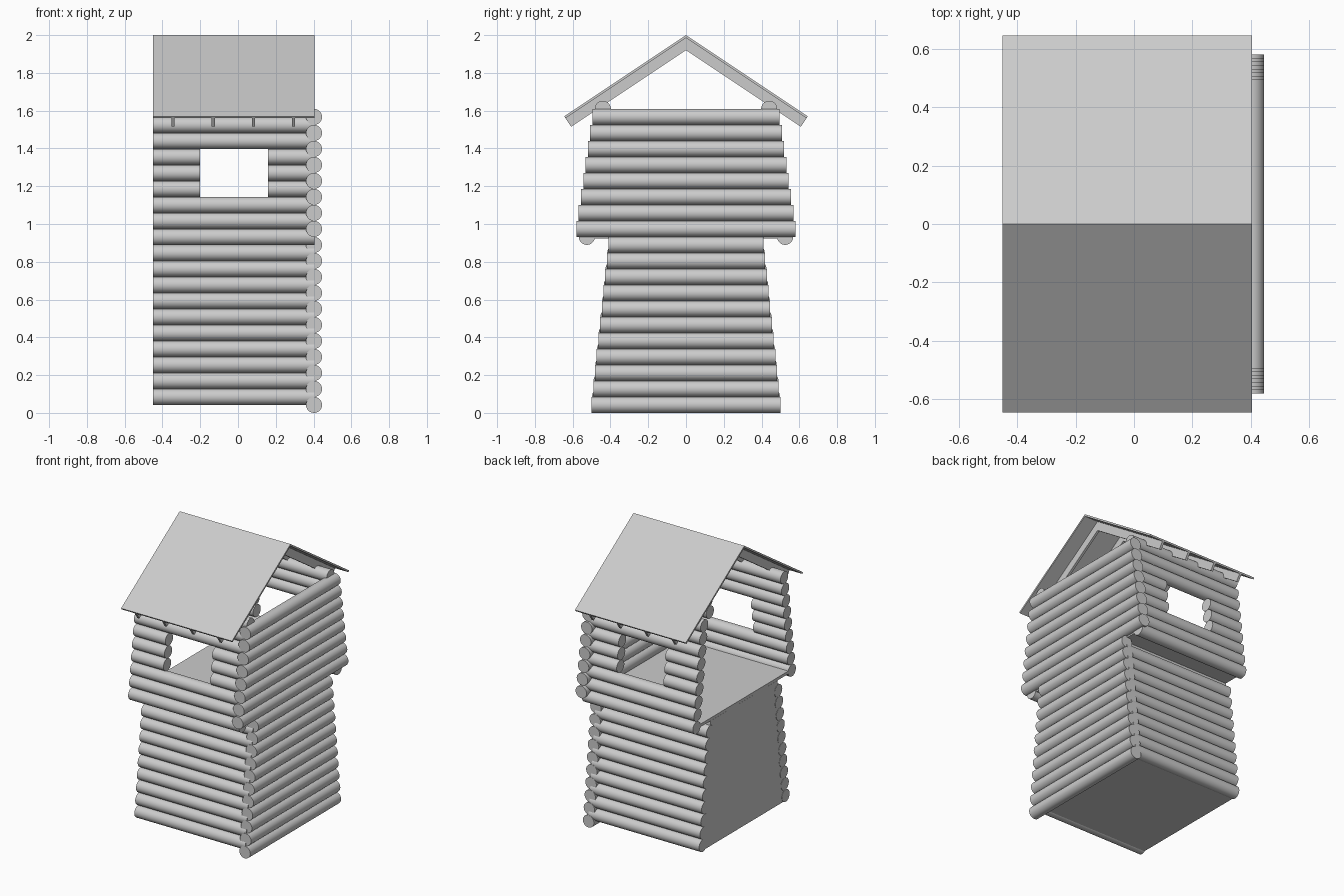
import bpy, math
from mathutils import Matrix, Vector

if "Cube" in bpy.data.objects:
    bpy.data.objects.remove(bpy.data.objects["Cube"])

R = 0.0425            # log radius
STEP = 0.0847         # height of one log course
X0, X1 = -0.45, 0.405 # open side and log-wall side


def log(name, a, b):
    """Round log running from point a to point b."""
    a, b = Vector(a), Vector(b)
    bpy.ops.mesh.primitive_cylinder_add(vertices=28, radius=R, depth=(b - a).length,
                                        location=(a + b) / 2)
    ob = bpy.context.object
    ob.rotation_euler = (b - a).to_track_quat('Z', 'Y').to_euler()
    ob.name = name
    bpy.ops.object.shade_smooth_by_angle(angle=math.radians(40))
    return ob


def extrude_x(name, profile, x0, x1):
    """Solid with a (y, z) outline stretched along x."""
    n = len(profile)
    verts = [(x, y, z) for x in (x0, x1) for y, z in profile]
    faces = [tuple(reversed(range(n))), tuple(range(n, 2 * n))]
    faces += [(i, (i + 1) % n, n + (i + 1) % n, n + i) for i in range(n)]
    me = bpy.data.meshes.new(name)
    me.from_pydata(verts, [], faces)
    ob = bpy.data.objects.new(name, me)
    bpy.context.collection.objects.link(ob)
    return ob


# side wall: tapering lower stack, wider upper stack
for i in range(19):
    h = 0.50 - 0.009 * i if i < 11 else 0.58 - 0.0121 * (i - 11)
    z = R + STEP * i
    log("side_wall_log", (0.4025, -h, z), (0.4025, h, z))

# front and back walls, half a course higher, with a window in the upper part
for i in range(19):
    z = R + STEP * (i + 0.5)
    y = 0.456 - 0.009 * i if i < 10 else 0.525 - 0.0106 * (i - 10)
    spans = [(X0, -0.20), (0.16, X1)] if 13 <= i <= 15 else [(X0, X1)]
    for s, wall in ((-1, "front"), (1, "back")):
        for a, b in spans:
            log(wall + "_wall_log", (a, s * y, z), (b, s * y, z))

# solid core of the lower storey
extrude_x("lower_core", [(-0.456, 0.05), (0.456, 0.05), (0.368, 0.92), (-0.368, 0.92)],
          X0 + 0.002, 0.40)

# lookout floor
extrude_x("floor", [(-0.525, 0.922), (0.525, 0.922), (0.525, 0.942), (-0.525, 0.942)],
          X0, 0.40)


# roof: a chevron outline between two depths below the top surface
def chevron(d0, d1):
    n = Vector((-0.555, -0.832))          # inward normal of the slope
    slope = 0.43 / 0.645
    eave = Vector((0.645, 1.57))
    e0, e1 = eave + n * d0, eave + n * d1
    a0, a1 = e0.y + slope * e0.x, e1.y + slope * e1.x
    return [(-e0.x, e0.y), (-e1.x, e1.y), (0, a1), (e1.x, e1.y), (e0.x, e0.y), (0, a0)]


extrude_x("roof_panels", chevron(0, 0.012), X0, X1)
for x in (-0.343, -0.131, 0.081, 0.293):
    extrude_x("rafter", chevron(0.012, 0.066), x - 0.008, x + 0.008)
